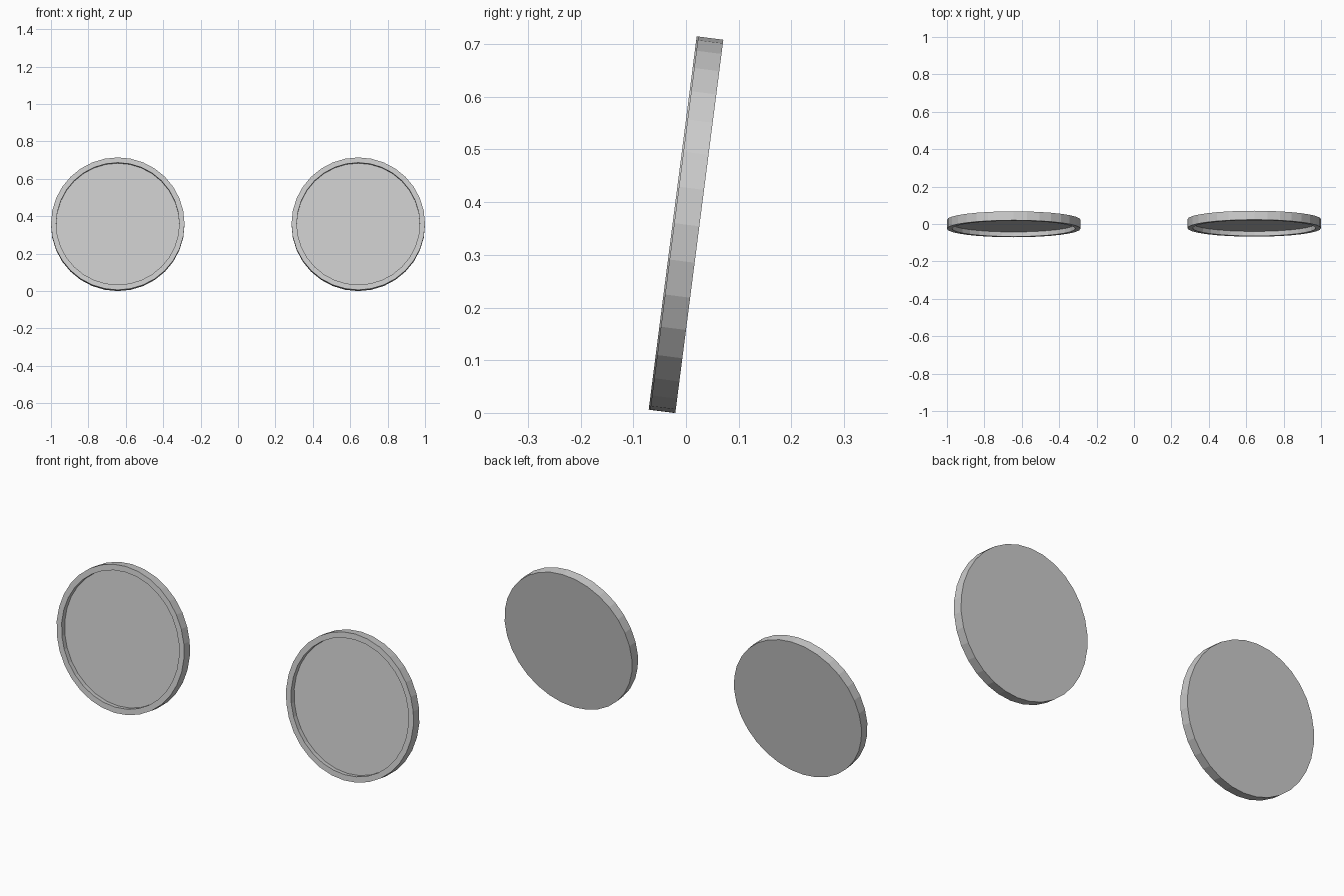
import bpy, bmesh, math
from mathutils import Matrix

if "Cube" in bpy.data.objects:
    bpy.data.objects.remove(bpy.data.objects["Cube"])

SIDES = 32
R, R_IN = 0.357, 0.329      # outer rim and recess radius
T, DEPTH = 0.048, 0.025     # thickness and recess depth
TILT = math.radians(7.33)


def dish(name, x, y, z):
    """Flat-backed round dish with a recessed front, leaning backwards."""
    bm = bmesh.new()
    # cross-section rings: back edge, front edge, recess lip, recess floor
    profile = [(R, T / 2), (R, -T / 2), (R_IN, -T / 2), (R_IN, -T / 2 + DEPTH)]
    rings = []
    for r, d in profile:
        rings.append([bm.verts.new((r * math.cos(2 * math.pi * i / SIDES), d,
                                    r * math.sin(2 * math.pi * i / SIDES)))
                      for i in range(SIDES)])
    # walls between the rings
    for a, b in zip(rings, rings[1:]):
        for i in range(SIDES):
            j = (i + 1) % SIDES
            bm.faces.new((a[i], a[j], b[j], b[i]))
    # back plate and recess floor
    bm.faces.new(rings[0])
    bm.faces.new(rings[-1])
    bmesh.ops.recalc_face_normals(bm, faces=bm.faces)
    # lean the top backwards
    bmesh.ops.transform(bm, matrix=Matrix.Rotation(-TILT, 4, 'X'), verts=bm.verts)
    mesh = bpy.data.meshes.new(name)
    bm.to_mesh(mesh)
    bm.free()
    obj = bpy.data.objects.new(name, mesh)
    obj.location = (x, y, z)
    bpy.context.collection.objects.link(obj)
    return obj


# stand height so the lowest point touches the ground
Z = R * math.cos(TILT) + T / 2 * math.sin(TILT)
dish("left_round_dish", -0.643, -0.0015, Z)
dish("right_round_dish", 0.643, 0.0015, Z)
